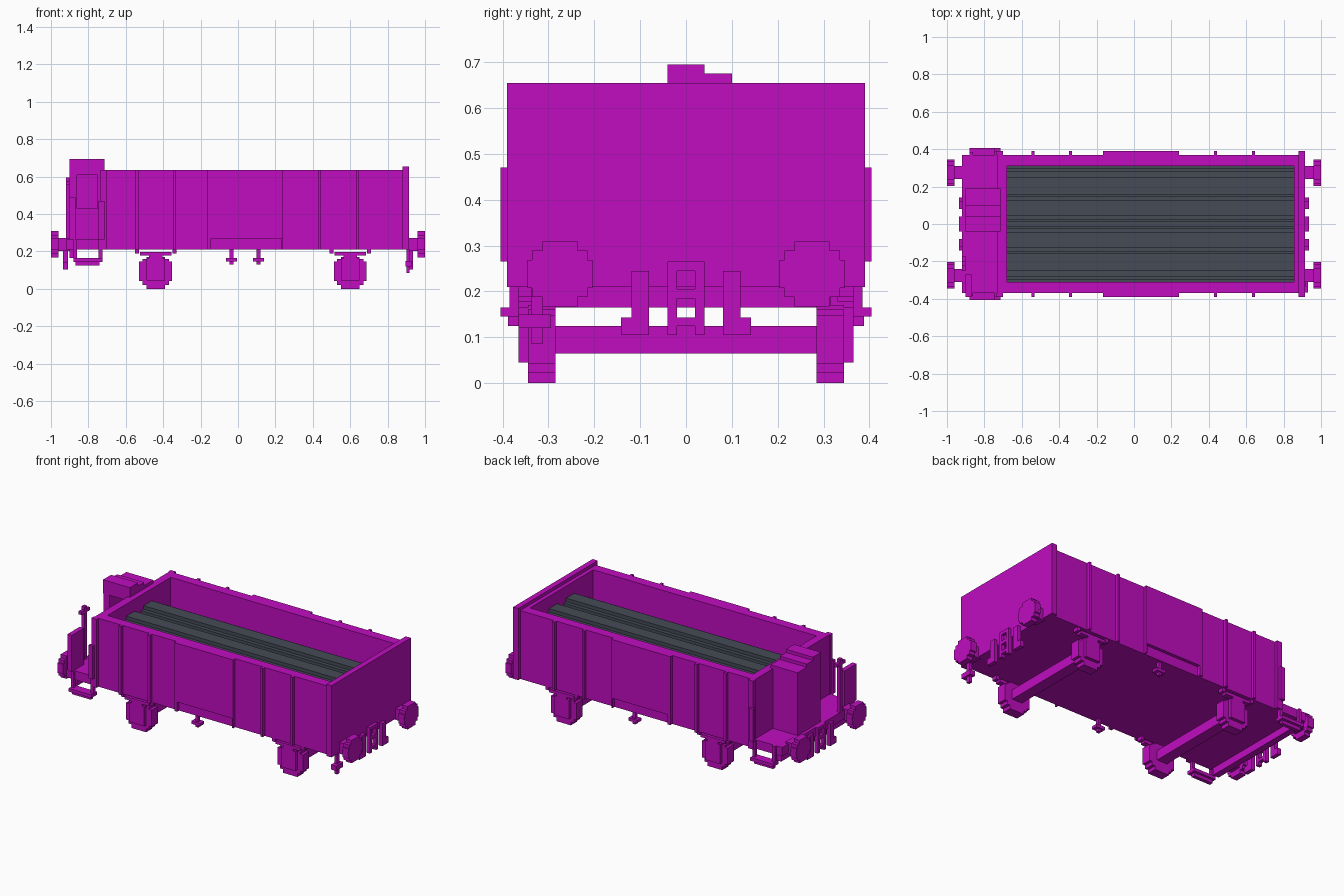
import bpy
import bmesh
import math
from mathutils import Vector

# Remove the default object
default_object = bpy.data.objects.get("Cube")
if default_object:
    bpy.data.objects.remove(default_object, do_unlink=True)


def make_material(name, colour):
    material = bpy.data.materials.new(name)
    material.use_nodes = True
    material.diffuse_color = (*colour, 1)
    shader = material.node_tree.nodes["Principled BSDF"]
    shader.inputs["Base Color"].default_value = (*colour, 1)
    shader.inputs["Roughness"].default_value = 0.8
    return material


magenta = make_material("magenta paint", (0.53, 0.004, 0.53))
slate = make_material("slate load", (0.058, 0.069, 0.093))


def build_part(name, boxes, material=magenta):
    """Join axis-aligned boxes, each given as three (low, high) ranges, into one object."""
    mesh = bpy.data.meshes.new(name)
    bm = bmesh.new()
    for ranges in boxes:
        corners = bmesh.ops.create_cube(bm, size=1)["verts"]
        for vert in corners:
            vert.co = Vector([low + (high - low) * (unit + 0.5)
                              for (low, high), unit in zip(ranges, vert.co)])
    bm.to_mesh(mesh)
    bm.free()
    mesh.materials.append(material)
    part = bpy.data.objects.new(name, mesh)
    bpy.context.scene.collection.objects.link(part)
    return part


def around(centre, half):
    return (centre - half, centre + half)


def flip(span):
    return (-span[1], -span[0])


def both_sides(boxes):
    """Repeat boxes on the opposite long side."""
    return boxes + [(along, flip(across), up) for along, across, up in boxes]


def both_ends(boxes):
    """Repeat boxes at the opposite end of the wagon."""
    return boxes + [(flip(along), across, up) for along, across, up in boxes]


def stepped_rows(radius, rows):
    """Half width and height range of each row of a blocky disc."""
    step = 2 * radius / rows
    for row in range(rows):
        low = -radius + row * step
        middle = low + step / 2
        width = math.sqrt(radius * radius - middle * middle)
        yield min(radius, width * 1.04), (low, low + step)


# Open tub: floor, long walls and end walls
base, rim = 0.21, 0.635
length = (-0.73, 0.88)
build_part("tub_floor", [(length, (-0.37, 0.37), (base, 0.27))])
build_part("side_walls", both_sides([(length, (0.31, 0.37), (base, rim))]))
build_part("inner_end_walls", [
    ((-0.73, -0.68), (-0.31, 0.31), (base, rim)),
    ((0.855, 0.88), (-0.31, 0.31), (base, rim)),
])
build_part("tall_end_wall", [((0.88, 0.915), (-0.39, 0.39), (base, 0.655))])

# Vertical ribs and corner posts
rib_depth = (0.365, 0.39)
ribs = [(around(x, 0.008), rib_depth, (base, rim))
        for x in (-0.54, -0.34, 0.435, 0.64)]
build_part("side_ribs", both_sides(ribs))
build_part("corner_posts", both_sides([((-0.735, -0.7), rib_depth, (base, rim))]))

# Raised centre doors with a notch along the bottom
door = (-0.165, 0.24)
build_part("side_doors", both_sides([
    (door, rib_depth, (0.27, rim)),
    ((door[0], door[0] + 0.02), rib_depth, (base, 0.27)),
    ((door[1] - 0.008, door[1]), rib_depth, (base, 0.27)),
]))

# Stacked blocky logs
inside = (-0.68, 0.855)
build_part("load_bed", [(inside, (-0.31, 0.31), (0.27, 0.35))], slate)


def make_log(name, y, z, radius):
    rows = [(inside, around(y, width), (z + low, z + high))
            for width, (low, high) in stepped_rows(radius, 7)]
    build_part(name, rows, slate)


for y in (-0.2, 0, 0.2):
    make_log("lower_log", y, 0.39, 0.098)
for y in (-0.085, 0.085):
    make_log("upper_log", y, 0.485, 0.075)

# Wheels, axles, axle boxes and springs
for x in (-0.44, 0.6):
    build_part("axle", [(around(x, 0.035), (-0.3, 0.3), (0.065, 0.125))])
    tread = (0.285, 0.345)
    wheel = [
        (around(x, 0.05), tread, (0, 0.17)),
        (around(x, 0.07), tread, (0.022, 0.16)),
        (around(x, 0.088), tread, (0.043, 0.147)),
    ]
    build_part("wheel_pair", both_sides(wheel))
    build_part("axle_boxes", both_sides([
        (around(x, 0.05), (0.34, 0.365), (0.045, 0.165)),
    ]))
    build_part("springs", both_sides([
        (around(x, 0.035), (0.315, 0.365), (0.16, 0.19)),
        (around(x, 0.085), (0.33, 0.365), (0.178, 0.197)),
        (around(x - 0.1, 0.01), (0.33, 0.365), (0.188, base)),
        (around(x + 0.1, 0.01), (0.33, 0.365), (0.188, base)),
    ]))

# Small release levers under the long sides
for x, y in ((-0.035, -0.345), (0.11, 0.345)):
    build_part("release_lever", [
        (around(x, 0.01), around(y, 0.01), (0.13, base)),
        (around(x, 0.03), around(y, 0.02), (0.147, 0.165)),
    ])

# Buffers
buffer_height = 0.238
shaft = [((0.9, 0.965), around(0.275, 0.035), around(buffer_height, 0.035))]
build_part("buffer_shafts", both_ends(both_sides(shaft)))
disc = [((0.96, 1), around(0.275, width), (buffer_height + low, buffer_height + high))
        for width, (low, high) in stepped_rows(0.071, 7)]
build_part("buffer_discs", both_ends(both_sides(disc)))

# Couplings with two openings, and the hoses beside them
plate = (0.91, 0.935)
coupling = [(plate, (-0.04, 0.04), span) for span in ((0.245, 0.265), (0.185, 0.205), (0.125, 0.143))]
coupling += both_sides([(plate, (0.02, 0.04), (0.105, 0.265))])
build_part("couplings", both_ends(coupling))
hose = [
    (plate, around(0.1, 0.019), (0.105, 0.245)),
    (plate, (0.1, 0.142), (0.105, 0.143)),
]
build_part("brake_hoses", both_ends(both_sides(hose)))

# Lamp bracket below the tall end
build_part("end_bracket", [
    ((0.9, 0.918), around(-0.325, 0.012), (0.085, base)),
    ((0.895, 0.93), around(-0.33, 0.035), (0.12, 0.15)),
])

# Platform with its cross beam
build_part("platform", [((-0.92, -0.72), (-0.37, 0.37), (base, 0.265))])
build_part("platform_beam", [((-0.9, -0.86), (-0.35, 0.35), (0.165, base))])

# Boarding steps and grab rails
build_part("boarding_steps", both_sides([
    ((-0.88, -0.725), (0.35, 0.405), (0.145, 0.165)),
    ((-0.87, -0.74), (0.365, 0.388), (0.125, 0.145)),
    ((-0.88, -0.86), (0.365, 0.385), (0.165, 0.265)),
    ((-0.745, -0.725), (0.365, 0.385), (0.165, 0.265)),
]))
build_part("grab_rails", both_sides([
    ((-0.745, -0.715), (0.385, 0.405), (0.265, 0.47)),
]))

# Brake cabin, open on one side, with a stepped roof and a seat
cabin_span = (-0.9, -0.715)
build_part("cabin_shell", [
    (cabin_span, (0.15, 0.19), (0.265, rim)),
    ((-0.9, -0.86), (-0.035, 0.15), (0.265, rim)),
    ((-0.75, -0.715), (-0.035, 0.15), (0.265, rim)),
])
build_part("cabin_roof", [
    (cabin_span, (-0.04, 0.04), (0.61, 0.695)),
    (cabin_span, (0.04, 0.1), (0.61, 0.675)),
    (cabin_span, (0.1, 0.19), (0.61, 0.655)),
])
build_part("cabin_seat", [((-0.86, -0.75), (-0.03, 0.15), (0.265, 0.43))])

# Platform guard and brake post with handle
build_part("platform_guard", [((-0.9, -0.87), (-0.39, -0.27), (0.265, 0.49))])
build_part("brake_post", [
    ((-0.92, -0.9), around(-0.21, 0.012), (0.265, 0.595)),
    ((-0.92, -0.9), around(-0.21, 0.04), (0.555, 0.575)),
])
